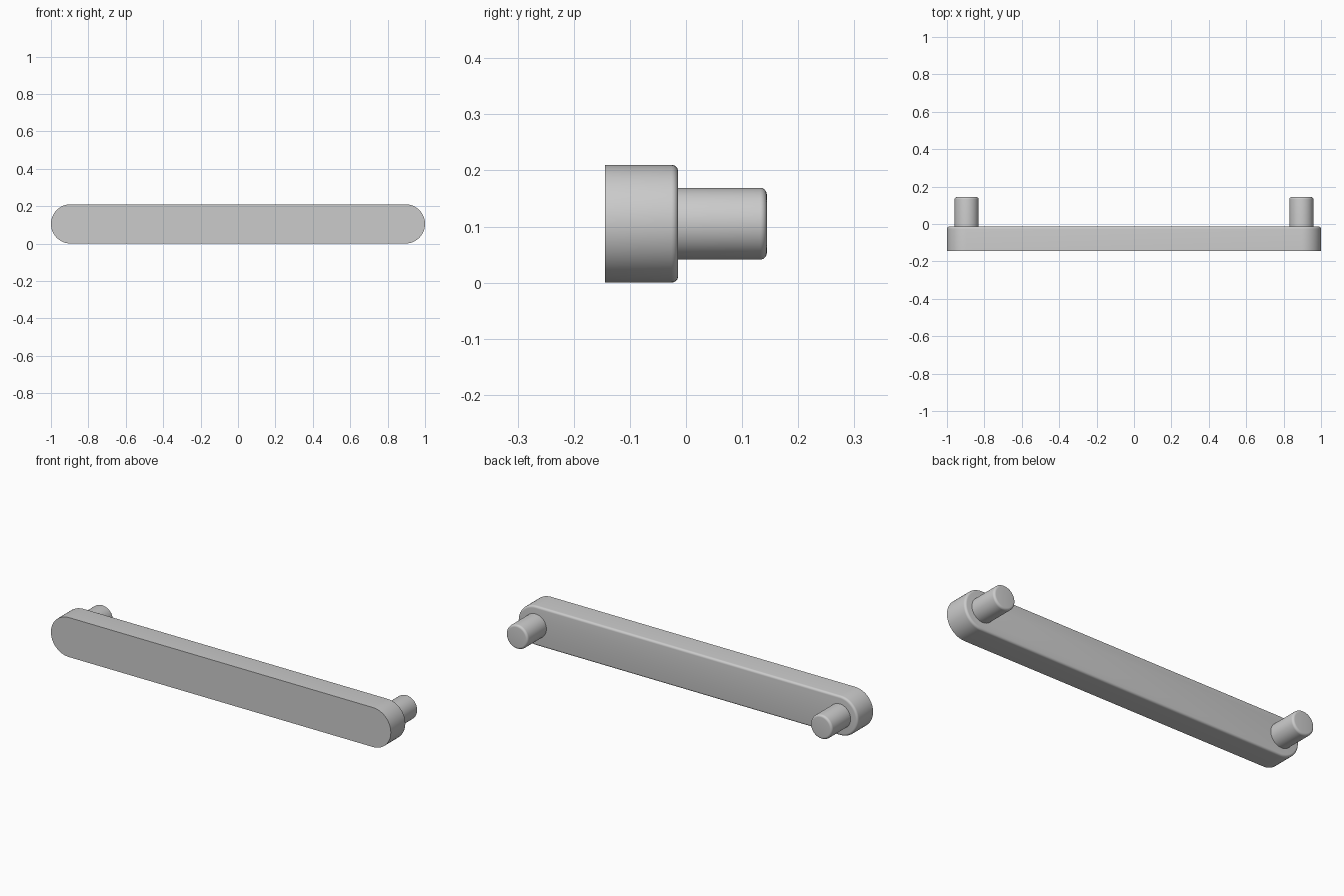
import bpy
import bmesh
from math import cos, sin, pi, radians

cube = bpy.data.objects.get("Cube")
if cube:
    bpy.data.objects.remove(cube, do_unlink=True)

MID_Z = 0.105       # height of the centre line
POST_X = 0.895      # end arcs and posts share this centre
FILLET = 0.012

grey = bpy.data.materials.new("grey metal")
grey.use_nodes = True
grey.diffuse_color = (0.6, 0.6, 0.6, 1)
grey.node_tree.nodes["Principled BSDF"].inputs["Base Color"].default_value = (0.6, 0.6, 0.6, 1)


def rounded_prism(name, x, half_straight, radius, front, back, steps=24):
    """Slot outline (a circle if half_straight is 0) swept along y, back rim filleted."""
    sections = [(front, radius)]
    for i in range(7):
        a = i / 6 * pi / 2
        sections.append((back - FILLET + FILLET * sin(a), radius - FILLET + FILLET * cos(a)))

    bm = bmesh.new()
    rings = []
    for y, r in sections:
        ring = []
        for side in (1, -1):
            count = steps + 1 if half_straight else steps
            for i in range(count):
                a = -pi / 2 + pi * i / steps
                ring.append(bm.verts.new((x + side * (half_straight + r * cos(a)), y,
                                          MID_Z + side * r * sin(a))))
        rings.append(ring)
    for lower, upper in zip(rings, rings[1:]):
        for i in range(len(lower)):
            j = (i + 1) % len(lower)
            bm.faces.new((lower[i], lower[j], upper[j], upper[i]))
    bm.faces.new(rings[0])
    bm.faces.new(rings[-1])
    bmesh.ops.recalc_face_normals(bm, faces=bm.faces[:])

    mesh = bpy.data.meshes.new(name)
    bm.to_mesh(mesh)
    bm.free()
    mesh.materials.append(grey)
    obj = bpy.data.objects.new(name, mesh)
    bpy.context.collection.objects.link(obj)
    bpy.ops.object.select_all(action='DESELECT')
    obj.select_set(True)
    bpy.context.view_layer.objects.active = obj
    bpy.ops.object.shade_smooth_by_angle(angle=radians(30))
    return obj


# Long grip bar with round ends
rounded_prism("handle_bar", 0, POST_X, 0.105, -0.144, -0.014)

# Mounting posts on the back
for name, side in (("left_post", 1), ("right_post", -1)):
    rounded_prism(name, side * POST_X, 0, 0.064, -0.02, 0.144)
